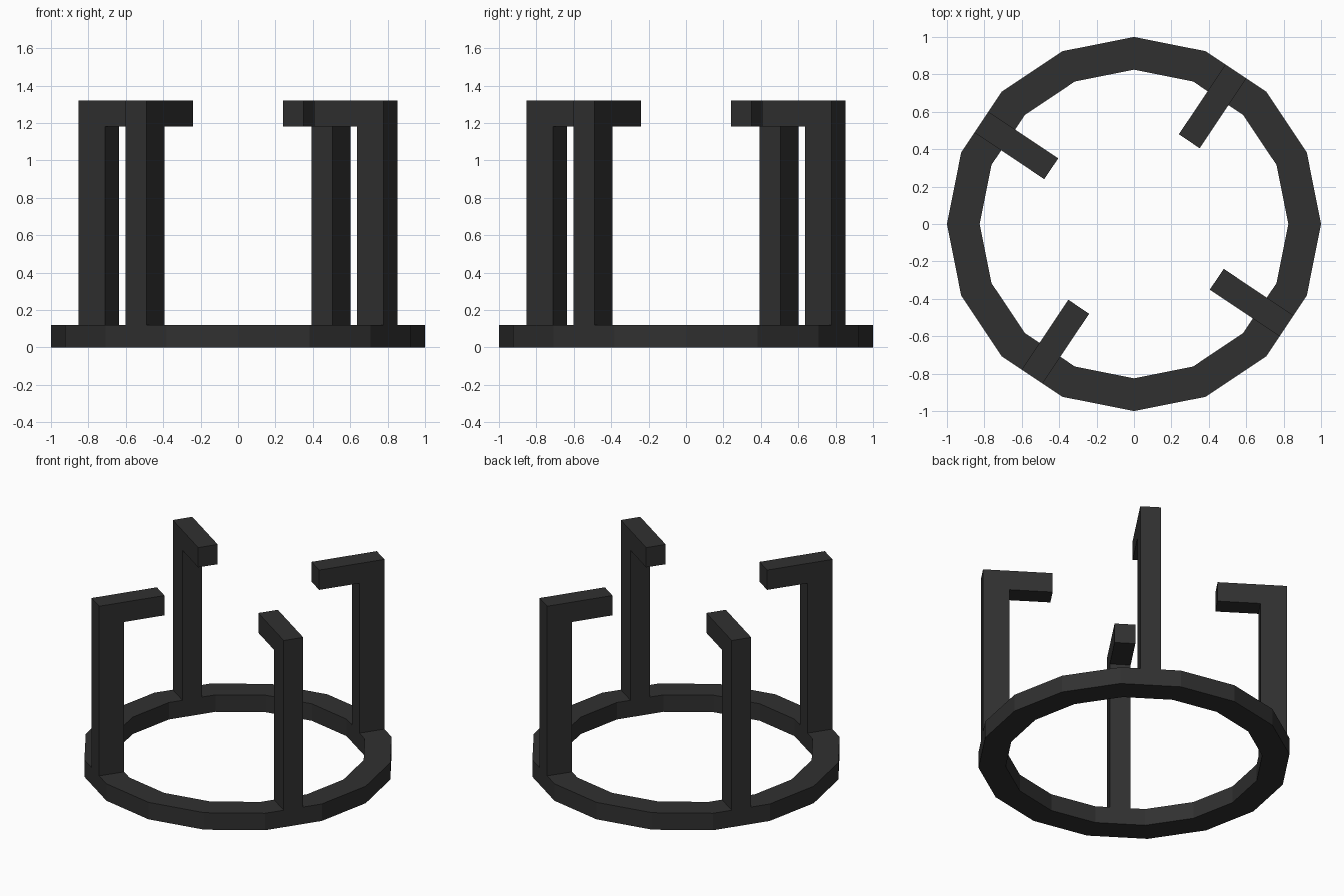
import bpy, bmesh
from math import cos, sin, pi, radians
from mathutils import Matrix

if "Cube" in bpy.data.objects:
    bpy.data.objects.remove(bpy.data.objects["Cube"])

SIDES = 16
R_OUT, R_IN = 1.0, 0.825
RING_H, ARM_Z, TOP_Z = 0.12, 1.18, 1.32
APOTHEM = cos(pi / SIDES)
HALF_W = 0.067

dark = bpy.data.materials.new("dark_metal")
dark.diffuse_color = (0.03, 0.03, 0.03, 1)
dark.use_nodes = True
dark.node_tree.nodes["Principled BSDF"].inputs["Base Color"].default_value = dark.diffuse_color


def finish(name, bm):
    bmesh.ops.recalc_face_normals(bm, faces=bm.faces)
    mesh = bpy.data.meshes.new(name)
    bm.to_mesh(mesh)
    bm.free()
    mesh.materials.append(dark)
    obj = bpy.data.objects.new(name, mesh)
    bpy.context.collection.objects.link(obj)
    return obj


# Base ring: rectangular section swept round 16 sides
bm = bmesh.new()
section = [(R_IN, 0), (R_OUT, 0), (R_OUT, RING_H), (R_IN, RING_H)]
loops = []
for i in range(SIDES):
    a = 2 * pi * i / SIDES
    loops.append([bm.verts.new((r * cos(a), r * sin(a), z)) for r, z in section])
for i in range(SIDES):
    p, q = loops[i], loops[(i + 1) % SIDES]
    for k in range(4):
        n = (k + 1) % 4
        bm.faces.new((p[k], q[k], q[n], p[n]))
finish("base_ring", bm)

# Four hooked prongs: L profile flush with the ring facets, pointing inwards
outer, inner, tip = R_OUT * APOTHEM, R_IN * APOTHEM, 0.532
profile = [(inner, RING_H), (outer, RING_H), (outer, TOP_Z),
           (tip, TOP_Z), (tip, ARM_Z), (inner, ARM_Z)]
for i in range(4):
    bm = bmesh.new()
    face = bm.faces.new([bm.verts.new((r, -HALF_W, z)) for r, z in profile])
    ext = bmesh.ops.extrude_face_region(bm, geom=[face], use_keep_orig=True)
    moved = [v for v in ext["geom"] if isinstance(v, bmesh.types.BMVert)]
    bmesh.ops.translate(bm, vec=(0, 2 * HALF_W, 0), verts=moved)
    turn = Matrix.Rotation(radians(56.25 + 90 * i), 4, 'Z')
    bmesh.ops.transform(bm, matrix=turn, verts=bm.verts)
    finish(f"prong_{i + 1}", bm)
